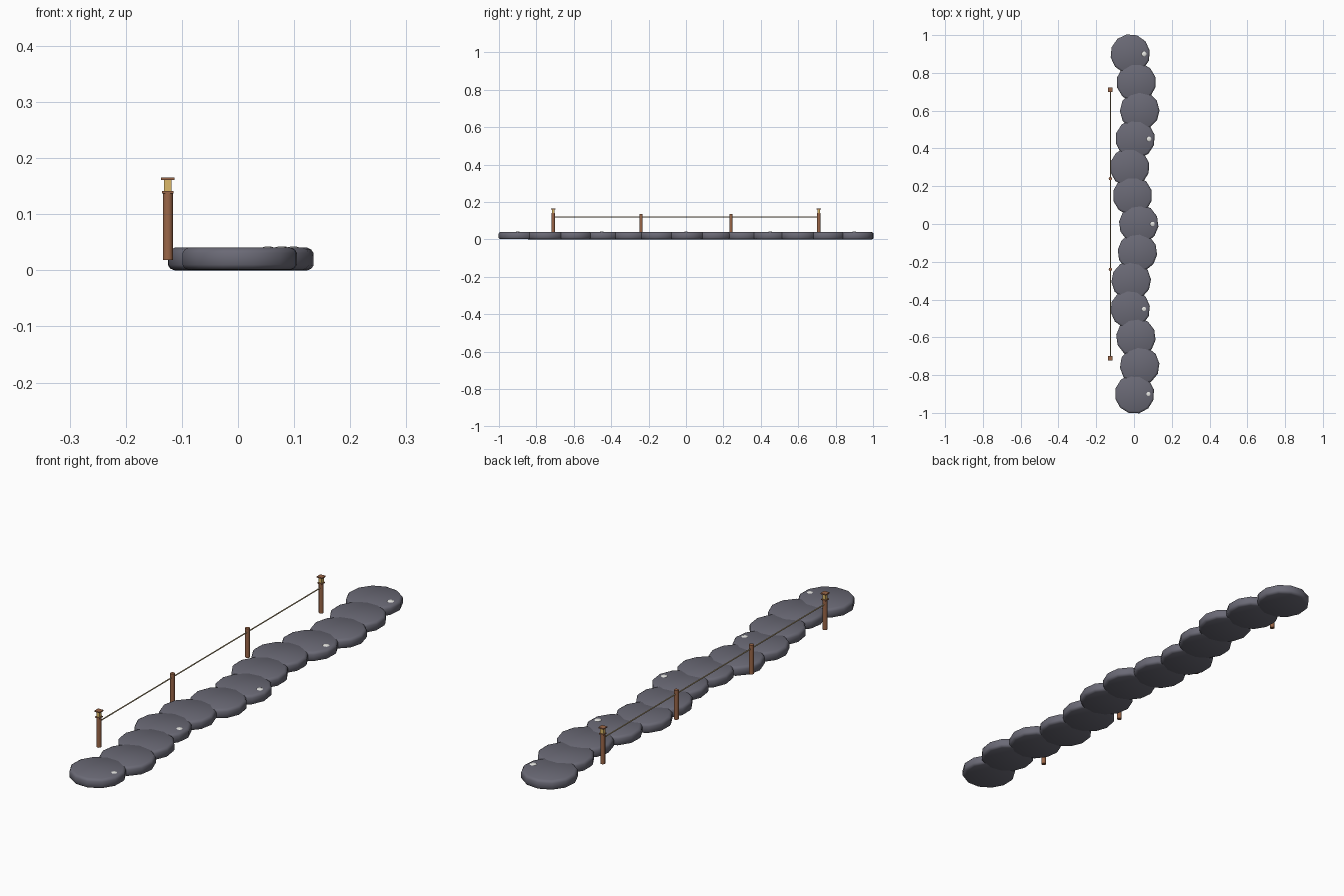
import bpy, bmesh, math, random

random.seed(4)
cube = bpy.data.objects.get("Cube")
if cube:
    bpy.data.objects.remove(cube, do_unlink=True)


def material(name, rgb):
    m = bpy.data.materials.new(name)
    m.use_nodes = True
    m.diffuse_color = (*rgb, 1)
    m.node_tree.nodes["Principled BSDF"].inputs["Base Color"].default_value = (*rgb, 1)
    return m


slate = material("slate grey", (0.145, 0.143, 0.18))
wood = material("brown wood", (0.33, 0.135, 0.065))
glow = material("lantern amber", (0.72, 0.48, 0.14))
fibre = material("rope tan", (0.58, 0.45, 0.25))
chip = material("pale chip", (0.85, 0.85, 0.82))


def lathe(name, profile, sides, loc, mat, turn=0.0):
    """Stack rings of (radius, height) into a closed solid."""
    bm = bmesh.new()
    rings = []
    for r, z in profile:
        angles = [turn + math.tau * i / sides for i in range(sides)]
        rings.append([bm.verts.new((r * math.cos(a), r * math.sin(a), z)) for a in angles])
    for low, high in zip(rings, rings[1:]):
        for i in range(sides):
            j = (i + 1) % sides
            bm.faces.new((low[i], low[j], high[j], high[i]))
    bm.faces.new(rings[0][::-1])
    bm.faces.new(rings[-1])
    mesh = bpy.data.meshes.new(name)
    bm.to_mesh(mesh)
    bm.free()
    ob = bpy.data.objects.new(name, mesh)
    ob.location = loc
    mesh.materials.append(mat)
    bpy.context.collection.objects.link(ob)
    return ob


def smooth(ob, degrees):
    bpy.ops.object.select_all(action="DESELECT")
    ob.select_set(True)
    bpy.context.view_layer.objects.active = ob
    bpy.ops.object.shade_smooth_by_angle(angle=math.radians(degrees))


# Winding row of overlapping stepping stones, front to back
offsets = [.003, .03, .01, -.02, -.015, .018, .025, -.008, -.023, .006, .03, .012, -.02]
stone = [(.094, 0), (.101, .003), (.105, .009), (.105, .030), (.101, .036), (.094, .0395)]
for i, x in enumerate(offsets):
    y = -0.9 + 0.15 * i
    lift = 0.0001 * (len(offsets) - i)
    ob = lathe(f"stone_{i + 1}", stone, 12, (x, y, lift - 0.0003), slate, random.random())
    smooth(ob, 40)
    # Pale chip set in every third stone
    if i % 3 == 0:
        bpy.ops.mesh.primitive_ico_sphere_add(subdivisions=2, radius=0.015,
                                              location=(x + 0.073, y, 0.0365))
        ob = bpy.context.object
        ob.name = f"chip_{i + 1}"
        ob.scale.z = 0.42
        ob.data.materials.append(chip)
        smooth(ob, 60)

# Rail posts, with lanterns on the end pair
rail_x = -0.125
square = math.pi / 4
for side, tag in ((-1, "front"), (1, "back")):
    y = side * 0.24
    smooth(lathe(f"{tag}_middle_post", [(.009, .018), (.009, .136)], 10, (rail_x, y, 0), wood), 50)
    y = side * 0.71
    smooth(lathe(f"{tag}_end_post", [(.009, .018), (.009, .138)], 10, (rail_x, y, 0), wood), 50)
    loc = (rail_x, y, 0)
    lathe(f"{tag}_lantern_base", [(.0145, .137), (.0145, .141)], 4, loc, wood, square)
    lathe(f"{tag}_lantern_glass", [(.0098, .141), (.0098, .161)], 4, loc, glow, square)
    lathe(f"{tag}_lantern_cap", [(.0168, .161), (.0168, .1655)], 4, loc, wood, square)

# Rope strung along the posts
rope = lathe("rope", [(.0024, -.71), (.0024, .71)], 8, (rail_x, 0, 0.12), fibre)
rope.rotation_euler.x = math.pi / 2
smooth(rope, 70)
